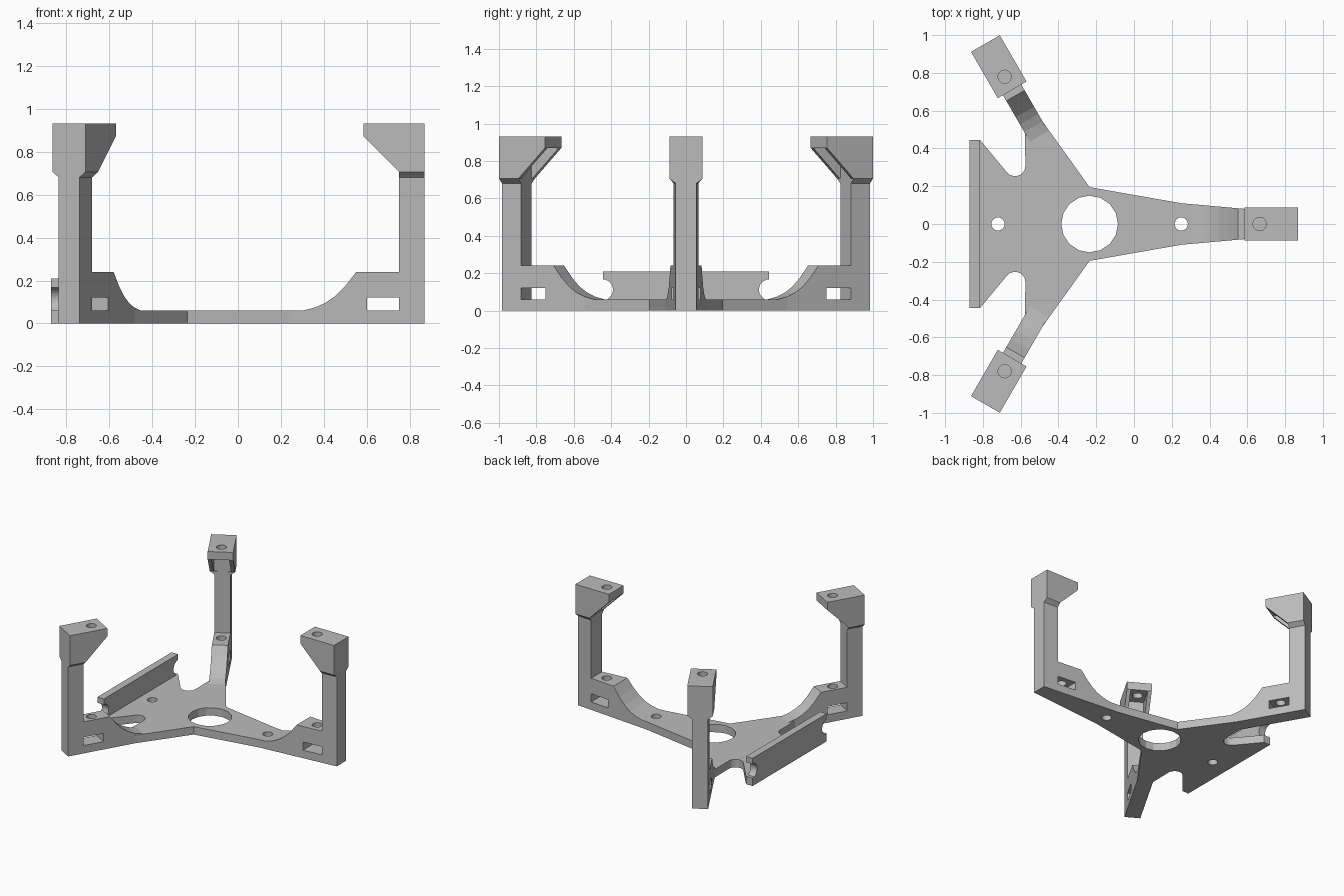
import bpy
import bmesh
from math import cos, sin, radians
from mathutils import Matrix, Vector

cube = bpy.data.objects.get("Cube")
if cube:
    bpy.data.objects.remove(cube, do_unlink=True)

grey = bpy.data.materials.new("plain grey")
grey.use_nodes = True
GREY = (0.5, 0.5, 0.5, 1)
grey.diffuse_color = GREY
grey.node_tree.nodes["Principled BSDF"].inputs["Base Color"].default_value = GREY

HUB_X = -0.235      # centre the three arms radiate from
REACH = 1.103       # hub centre to the outer face of a post
POST_IN = 0.985     # hub centre to the inner face of a post
FLOOR = 0.06        # base plate thickness


def loft(name, lower, upper, matrix=Matrix()):
    """Closed solid between two matching rings of points."""
    bm = bmesh.new()
    a = [bm.verts.new(matrix @ Vector(p)) for p in lower]
    b = [bm.verts.new(matrix @ Vector(p)) for p in upper]
    bm.faces.new(a)
    bm.faces.new(b)
    for i in range(len(a)):
        j = (i + 1) % len(a)
        bm.faces.new((a[i], a[j], b[j], b[i]))
    bmesh.ops.recalc_face_normals(bm, faces=bm.faces)
    mesh = bpy.data.meshes.new(name)
    bm.to_mesh(mesh)
    bm.free()
    mesh.materials.append(grey)
    ob = bpy.data.objects.new(name, mesh)
    bpy.context.collection.objects.link(ob)
    return ob


def side_profile(name, points, width, matrix):
    """Profile of (reach, height) given a half width that depends on reach."""
    return loft(name, [(r, -width(r), z) for r, z in points],
                [(r, width(r), z) for r, z in points], matrix)


def box(name, lo, hi, matrix=Matrix()):
    ring = [(lo[0], lo[1]), (hi[0], lo[1]), (hi[0], hi[1]), (lo[0], hi[1])]
    return loft(name, [(x, y, lo[2]) for x, y in ring],
                [(x, y, hi[2]) for x, y in ring], matrix)


def cylinder(name, x, radius, z0, z1, sides=24, matrix=Matrix()):
    ring = [(x + radius * cos(radians(360 * i / sides)),
             radius * sin(radians(360 * i / sides))) for i in range(sides)]
    return loft(name, [(u, v, z0) for u, v in ring],
                [(u, v, z1) for u, v in ring], matrix)


def cut(target, *cutters):
    for c in cutters:
        c.hide_render = True
        mod = target.modifiers.new("cut", "BOOLEAN")
        mod.operation = "DIFFERENCE"
        mod.solver = "EXACT"
        mod.object = c
    bpy.context.view_layer.update()
    solid = bpy.data.meshes.new_from_object(
        target.evaluated_get(bpy.context.evaluated_depsgraph_get()))
    target.modifiers.clear()
    target.data = solid
    for c in cutters:
        bpy.data.objects.remove(c, do_unlink=True)


def arm_matrix(angle):
    return Matrix.Translation((HUB_X, 0, 0)) @ Matrix.Rotation(radians(angle), 4, "Z")


# Base plate: half outline, mirrored across the x axis
m = arm_matrix(120)
side_arm = [(m @ Vector(p))[:2] for p in (
    (0.592, -0.056, 0), (REACH, -0.056, 0), (REACH, 0.056, 0), (0.588, 0.056, 0))]
bay = [(-0.63 + 0.055 * cos(radians(a)), 0.308 + 0.055 * sin(radians(a)))
       for a in range(0, -141, -20)]
half = ([(HUB_X + REACH, 0.055), (0.25, 0.11), (HUB_X, 0.195)] + side_arm + bay
        + [(-0.815, 0.445), (-0.87, 0.445)])
outline = half + [(x, -y) for x, y in reversed(half)]
base = loft("base_plate", [(x, y, 0) for x, y in outline],
            [(x, y, FLOOR) for x, y in outline])
cut(base,
    cylinder("hub_cutter", HUB_X, 0.15, -0.1, 0.2, 16),
    cylinder("front_screw_cutter", 0.25, 0.035, -0.1, 0.2),
    cylinder("rear_screw_cutter", -0.72, 0.035, -0.1, 0.2))

# Upright rear wall with a round notch at each end
end = [(0.445 + 0.055 * cos(radians(a)), 0.112 + 0.055 * sin(radians(a)))
       for a in range(90, 246, 15)]
wall_half = [(0.445, 0.21), (0.445, 0.17)] + end + [(0.42, FLOOR)]
wall = wall_half + [(-y, z) for y, z in reversed(wall_half)]
loft("rear_wall", [(-0.87, y, z) for y, z in wall],
     [(-0.815, y, z) for y, z in wall])


def front_width(r):
    return 0.11 + (r - 0.485) * (0.055 - 0.11) / (REACH - 0.485)


def rear_width(r):
    return 0.056


def head_width(r):
    return 0.088


# Three arms: foot and post in one profile, then a flared collar and a head
foot_curve = [(0.785, 0.24), (0.735, 0.175), (0.685, 0.125),
              (0.64, 0.095), (0.595, 0.075), (0.535, FLOOR)]
post = [(REACH, FLOOR), (REACH, 0.68), (POST_IN, 0.68), (POST_IN, 0.24)] + foot_curve
head = [(REACH, 0.705), (REACH, 0.93), (0.82, 0.93), (0.82, 0.87), (POST_IN, 0.705)]

for label, angle, width in (("front", 0, front_width),
                            ("left", 120, rear_width),
                            ("right", -120, rear_width)):
    m = arm_matrix(angle)
    leg = side_profile(label + "_post", post, width, m)
    cut(leg,
        box("slot_cutter", (0.835, -0.3, 0.04), (POST_IN, 0.3, 0.122), m),
        cylinder("foot_hole_cutter", 0.9, 0.035, 0.1, 0.3, matrix=m))

    wi, wo = width(POST_IN), width(REACH)
    loft(label + "_collar",
         [(POST_IN, -wi, 0.68), (REACH, -wo, 0.68), (REACH, wo, 0.68), (POST_IN, wi, 0.68)],
         [(POST_IN, -0.088, 0.705), (REACH, -0.088, 0.705),
          (REACH, 0.088, 0.705), (POST_IN, 0.088, 0.705)], m)

    # Head: flat pad on two side gussets, hollow between them
    top = side_profile(label + "_head", head, head_width, m)
    cut(top,
        box("recess_cutter", (0.7, -0.06, 0.6), (POST_IN + 0.002, 0.06, 0.87), m),
        cylinder("head_hole_cutter", 0.9, 0.035, 0.8, 1.0, matrix=m))
